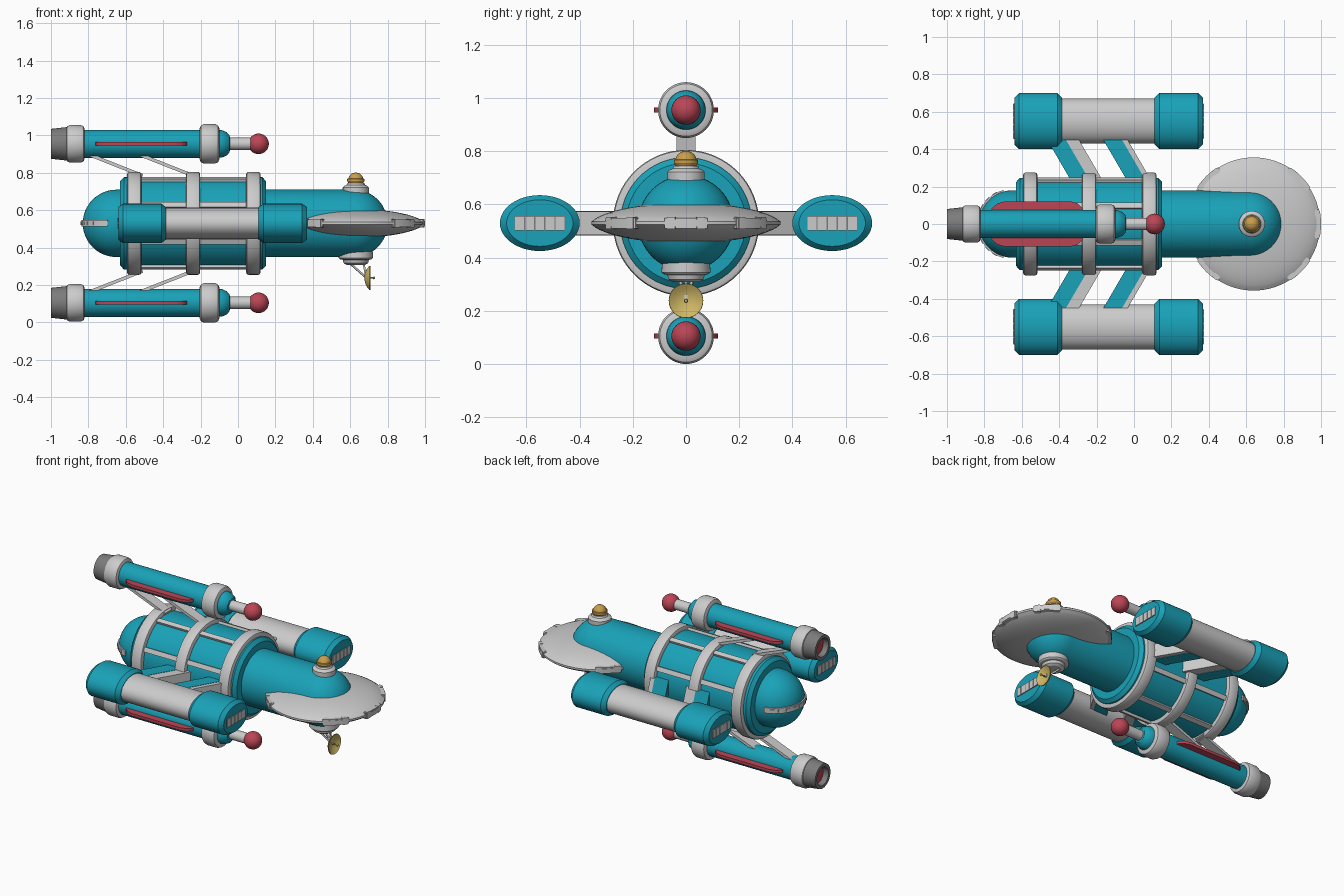
import bpy, bmesh
from math import sin, cos, pi, radians
from mathutils import Vector, Matrix

if "Cube" in bpy.data.objects:
    bpy.data.objects.remove(bpy.data.objects["Cube"])

ZC = 0.53  # height of the main axis


def mat(name, rgb):
    m = bpy.data.materials.new(name)
    m.diffuse_color = (*rgb, 1)
    m.use_nodes = True
    m.node_tree.nodes["Principled BSDF"].inputs["Base Color"].default_value = m.diffuse_color
    return m


TEAL = mat("teal", (0.01, 0.36, 0.48))
RED = mat("red", (0.50, 0.06, 0.09))
GOLD = mat("gold", (0.62, 0.47, 0.13))
AMBER = mat("amber", (0.58, 0.34, 0.07))
DARK = mat("dark_grey", (0.2, 0.2, 0.2))


def finish(name, bm, m=None, angle=32):
    bmesh.ops.remove_doubles(bm, verts=bm.verts, dist=1e-5)
    bmesh.ops.recalc_face_normals(bm, faces=bm.faces)
    me = bpy.data.meshes.new(name)
    bm.to_mesh(me)
    bm.free()
    ob = bpy.data.objects.new(name, me)
    bpy.context.collection.objects.link(ob)
    if m:
        me.materials.append(m)
    bpy.ops.object.select_all(action='DESELECT')
    ob.select_set(True)
    bpy.context.view_layer.objects.active = ob
    bpy.ops.object.shade_smooth_by_angle(angle=radians(angle))
    return ob


def lathe(name, prof, loc, m=None, axis='X', sy=1, sz=1, n=48, closed=False):
    """Revolve (along, radius) points about the x or z axis."""
    bm = bmesh.new()
    rings = []
    for a, r in prof:
        ring = []
        for i in range(n):
            c, s = r * cos(2 * pi * i / n), r * sin(2 * pi * i / n)
            p = (a, c * sy, s * sz) if axis == 'X' else (c, s, a)
            ring.append(bm.verts.new(Vector(p) + Vector(loc)))
        rings.append(ring)
    pairs = list(zip(rings, rings[1:])) + ([(rings[-1], rings[0])] if closed else [])
    for A, B in pairs:
        for i in range(n):
            bm.faces.new((A[i], A[(i + 1) % n], B[(i + 1) % n], B[i]))
    if not closed:
        for k in (0, -1):
            if prof[k][1] > 0:
                bm.faces.new(rings[k])
    return finish(name, bm, m)


def prism(name, pts, z0, z1, m=None):
    """Extrude a flat xy outline from z0 to z1."""
    bm = bmesh.new()
    f = bm.faces.new([bm.verts.new((x, y, z0)) for x, y in pts])
    g = bmesh.ops.extrude_face_region(bm, geom=[f])['geom']
    bmesh.ops.translate(bm, vec=(0, 0, z1 - z0),
                        verts=[v for v in g if isinstance(v, bmesh.types.BMVert)])
    return finish(name, bm, m)


def box(name, c, size, m=None, rot=Matrix()):
    bm = bmesh.new()
    bmesh.ops.create_cube(bm, size=1, matrix=Matrix.Translation(c) @ rot @ Matrix.Diagonal((*size, 1)))
    return finish(name, bm, m)


def bar(name, a, b, w, h, m=None):
    a, b = Vector(a), Vector(b)
    rot = (b - a).to_track_quat('X', 'Z').to_matrix().to_4x4()
    return box(name, (a + b) / 2, ((b - a).length, w, h), m, rot)


def arc_block(name, cx, r0, r1, mid, half, zh, m=None):
    angs = [radians(mid - half + 2 * half * i / 16) for i in range(17)]
    pts = [(cx + r1 * cos(a), r1 * sin(a)) for a in angs]
    pts += [(cx + r0 * cos(a), r0 * sin(a)) for a in reversed(angs)]
    return prism(name, pts, ZC - zh, ZC + zh, m)


def band(x0, x1, r, inner, c):
    return [(x0, inner), (x0, r - c), (x0 + c * .3, r - c * .3), (x0 + c, r),
            (x1 - c, r), (x1 - c * .3, r - c * .3), (x1, r - c), (x1, inner)]


# main hull: rear dome, drum, neck and rounded nose
dome = [(-0.65 - 0.18 * cos(t), 0.18 * sin(t)) for t in [pi / 2 * i / 12 for i in range(13)]]
nose = [(0.62 + 0.18 * sin(t), 0.18 * cos(t)) for t in [pi / 2 * i / 12 for i in range(13)]]
lathe("hull", dome + [(-0.63, 0.18), (-0.63, 0.225), (-0.61, 0.247), (0.13, 0.247),
                      (0.15, 0.225), (0.15, 0.18)] + nose, (0, 0, ZC), TEAL, n=64)

# hull rings and lengthwise ribs
for x in (-0.555, -0.24, 0.082):
    lathe("hull_ring", band(x - 0.038, x + 0.038, 0.275, 0.23, 0.012), (0, 0, ZC), n=64, closed=True)
for k in range(8):
    a = radians(22.5 + 45 * k)
    box("hull_rib", (-0.235, 0.25 * cos(a), ZC + 0.25 * sin(a)), (0.65, 0.03, 0.024), None,
        Matrix.Rotation(a - pi / 2, 4, 'X'))

# rear window belt
arc_block("rear_belt", -0.65, 0.16, 0.188, 180, 75, 0.018)
for a in range(120, 241, 15):
    arc_block("rear_window", -0.65, 0.18, 0.191, a, 4, 0.009)

# saucer with rim blocks
ts = [i / 12 for i in range(12)] + [0.96, 0.985]
half = [(0.076 * (1 - t * t) ** 0.6, 0.356 * t) for t in ts]
lathe("saucer", half + [(0.006, 0.356), (-0.006, 0.356)] + [(-z, r) for z, r in reversed(half)],
      (0.64, 0, ZC), axis='Z', n=72)
for a in (0, 45, -45, 135, -135):
    arc_block("rim_block", 0.64, 0.30, 0.357, a, 13, 0.02)
    arc_block("rim_block_strip", 0.64, 0.33, 0.36, a, 11, 0.013)
    for d in (-9, 9):
        arc_block("rim_window", 0.64, 0.30, 0.36, a + d, 2.5, 0.022)

# top turret with amber beacon
lathe("turret_base", [(0.66, 0.07), (0.722, 0.07), (0.73, 0.062), (0.735, 0.05), (0.745, 0.045)],
      (0.63, 0, 0), axis='Z')
lathe("beacon", [(0.735, 0.036), (0.75, 0.042), (0.756, 0.046), (0.768, 0.046), (0.77, 0.04),
                 (0.785, 0.034), (0.797, 0.02), (0.802, 0)], (0.63, 0, 0), AMBER, axis='Z')

# underside sensor mount and dish
lathe("dish_mount", [(0.39, 0.09), (0.345, 0.092), (0.338, 0.085), (0.335, 0.07), (0.318, 0.066),
                     (0.308, 0.05)], (0.63, 0, 0), axis='Z')
for y in (-0.025, 0.025):
    bar("dish_strut", (0.60, y, 0.315), (0.685, 0, 0.24), 0.01, 0.01)
bar("dish_strut_front", (0.672, 0, 0.315), (0.685, 0, 0.24), 0.01, 0.01)
lathe("dish", [(0.676, 0), (0.678, 0.02), (0.687, 0.045), (0.703, 0.065), (0.708, 0.064),
               (0.694, 0.043), (0.686, 0.02), (0.684, 0)], (0, 0, 0.238), GOLD)
lathe("dish_feed", [(0.68, 0.004), (0.722, 0.004), (0.724, 0.008), (0.732, 0.006)],
      (0, 0, 0.238), GOLD, n=12)

# side engine pods and their swept pylons
for s in (-1, 1):
    loc = (0, s * 0.55, ZC)
    lathe("side_pod_core", [(-0.42, 0.12), (0.14, 0.12)], loc, sz=0.7)
    for x0, x1 in ((-0.64, -0.385), (0.11, 0.368)):
        lathe("side_pod_cap", [(x0, 0.125), (x0 + 0.025, 0.15), (x1 - 0.025, 0.15), (x1, 0.125)],
              loc, TEAL, sz=0.7)
    for x in (-0.64, 0.368):
        box("pod_grille", (x, s * 0.55, ZC), (0.006, 0.19, 0.055), DARK)
        for i in range(5):
            box("grille_slat", (x, s * 0.55 + (i - 2) * 0.038, ZC), (0.012, 0.033, 0.055))
    for dx, w in ((0, 0.0), (0.30, 0.04)):
        def swept(a, b, c, d):
            return [(dx + a, s * 0.46), (dx + b, s * 0.46), (dx + c, s * 0.22), (dx + d, s * 0.22)]
        prism("pylon_rear", swept(-0.47, -0.37, -0.23, -0.33), ZC - 0.046, ZC + 0.046, TEAL)
        prism("pylon_front", swept(-0.38, -0.30 - w, -0.16 - w, -0.24), ZC - 0.044, ZC + 0.044)

# upper and lower engine tubes
for s in (-1, 1):
    z = ZC + s * 0.425
    loc = (0, 0, z)
    lathe("tube_body", [(-0.85, 0.075), (-0.12, 0.075), (-0.085, 0.073), (-0.06, 0.062),
                        (-0.045, 0.045), (-0.043, 0.03)], loc, TEAL)
    lathe("tube_exhaust", [(-0.985, 0.055), (-1.0, 0.06), (-1.0, 0.08), (-0.91, 0.09), (-0.88, 0.09),
                           (-0.88, 0.055)], loc, DARK, closed=True)
    lathe("exhaust_glow", [(-0.965, 0.057), (-0.95, 0.057)], loc, RED)
    lathe("tube_rear_collar", band(-0.92, -0.82, 0.1, 0.06, 0.02), loc, closed=True)
    lathe("tube_front_collar", band(-0.205, -0.10, 0.105, 0.06, 0.022), loc, closed=True)
    lathe("tip_rod", [(-0.06, 0.033), (0.09, 0.033)], loc)
    lathe("tip_ball", [(0.11 - 0.055 * cos(pi * i / 16), 0.055 * sin(pi * i / 16)) for i in range(17)],
          loc, RED)
    # red side fins with softened corners
    for q in (-1, 1):
        pts = [(-0.77, 0.05), (-0.76, 0.085), (-0.73, 0.11), (-0.69, 0.121), (-0.34, 0.121),
               (-0.30, 0.11), (-0.275, 0.085), (-0.265, 0.05)]
        prism("tube_fin", [(x, q * y) for x, y in pts], z - 0.009, z + 0.009, RED)
    # slanted support struts
    for x in (-0.79, -0.52):
        bar("tube_strut", (x, 0, ZC + s * 0.365), (x + 0.28, 0, ZC + s * 0.255), 0.07, 0.018)
